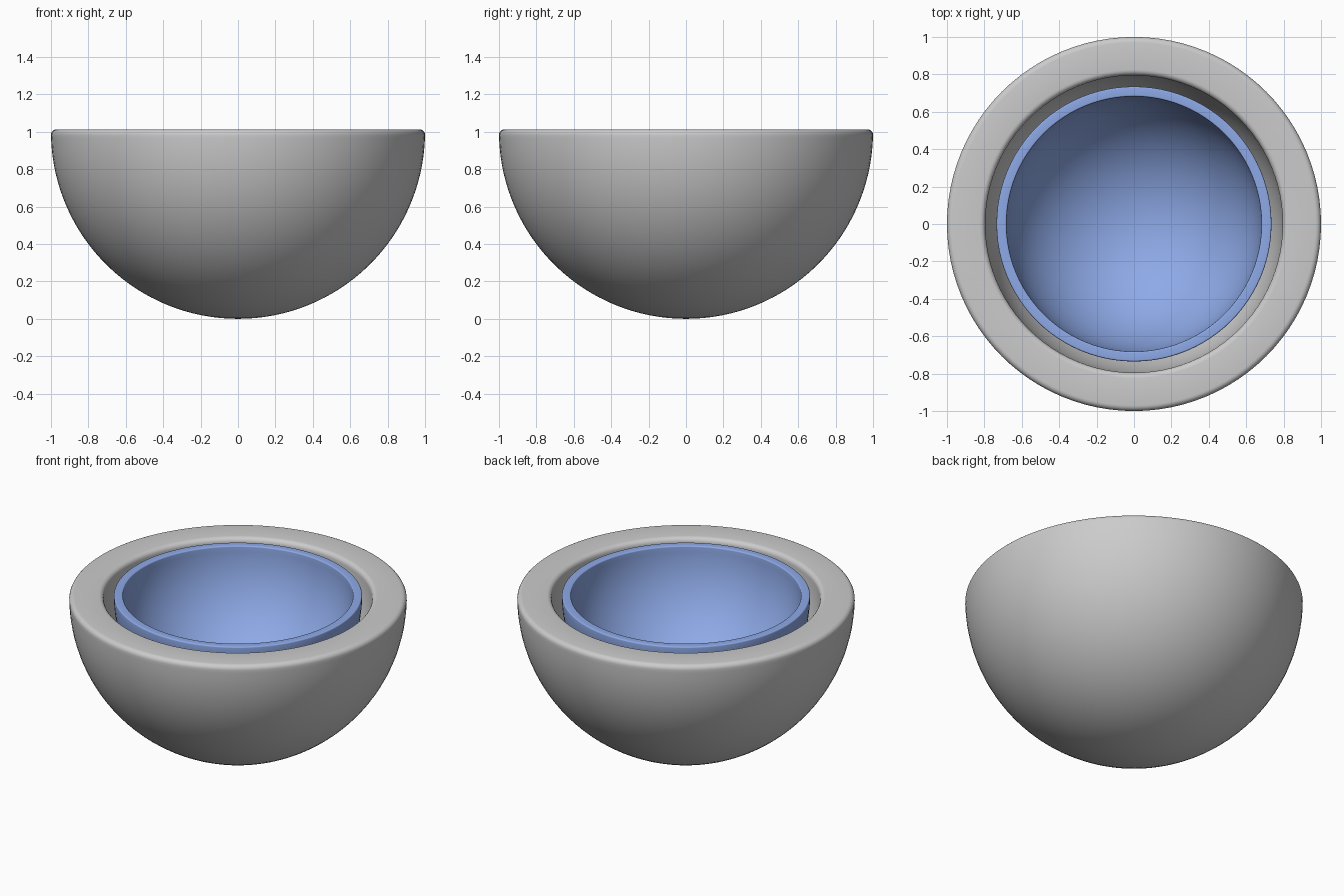
import bpy, bmesh
from math import sin, cos, pi, radians

if "Cube" in bpy.data.objects:
    bpy.data.objects.remove(bpy.data.objects["Cube"])

TOP = 1.013      # height of both rims
CENTRE = 1.0     # shared centre of the spherical shells


def arc(cx, cz, r, a0, a1, n):
    """Points (radius, height) on an arc, angles in degrees."""
    return [(cx + r * cos(radians(a0 + (a1 - a0) * i / n)),
             cz + r * sin(radians(a0 + (a1 - a0) * i / n))) for i in range(n + 1)]


def shell(name, outer, inner, fillet, steps=96, rings=32):
    """Hemispherical shell with a flat, rounded rim, lathed about z."""
    z = TOP - fillet
    profile = arc(0, CENTRE, outer, -90, -2, rings)
    profile += arc(outer - fillet, z, fillet, 0, 90, 5)
    profile += arc(inner + fillet, z, fillet, 90, 180, 5)
    profile += arc(0, CENTRE, inner, -2, -90, rings)

    # drop points where the fillet overlaps the sphere, and pin the poles
    profile = [(r, h) for i, (r, h) in enumerate(profile)
               if h < z - 0.002 or rings < i < len(profile) - rings - 1]
    profile[0] = (0, profile[0][1])
    profile[-1] = (0, profile[-1][1])

    bm = bmesh.new()
    verts = [bm.verts.new((r, 0, h)) for r, h in profile]
    edges = [bm.edges.new(p) for p in zip(verts, verts[1:])]
    bmesh.ops.spin(bm, geom=verts + edges, cent=(0, 0, 0), axis=(0, 0, 1),
                   angle=2 * pi, steps=steps)
    bmesh.ops.remove_doubles(bm, verts=bm.verts, dist=1e-5)
    bmesh.ops.recalc_face_normals(bm, faces=bm.faces)
    mesh = bpy.data.meshes.new(name)
    bm.to_mesh(mesh)
    bm.free()
    ob = bpy.data.objects.new(name, mesh)
    bpy.context.collection.objects.link(ob)
    bpy.ops.object.select_all(action='DESELECT')
    ob.select_set(True)
    bpy.context.view_layer.objects.active = ob
    bpy.ops.object.shade_smooth_by_angle(angle=radians(40))
    return ob


# Thick grey outer bowl
shell("outer_bowl", 1.0, 0.795, 0.03)

# Thin blue liner nested inside with a narrow gap
liner = shell("inner_liner", 0.735, 0.682, 0.008)
blue = bpy.data.materials.new("liner_blue")
blue.diffuse_color = (0.27, 0.40, 0.80, 1)
blue.use_nodes = True
blue.node_tree.nodes["Principled BSDF"].inputs["Base Color"].default_value = blue.diffuse_color
liner.data.materials.append(blue)
